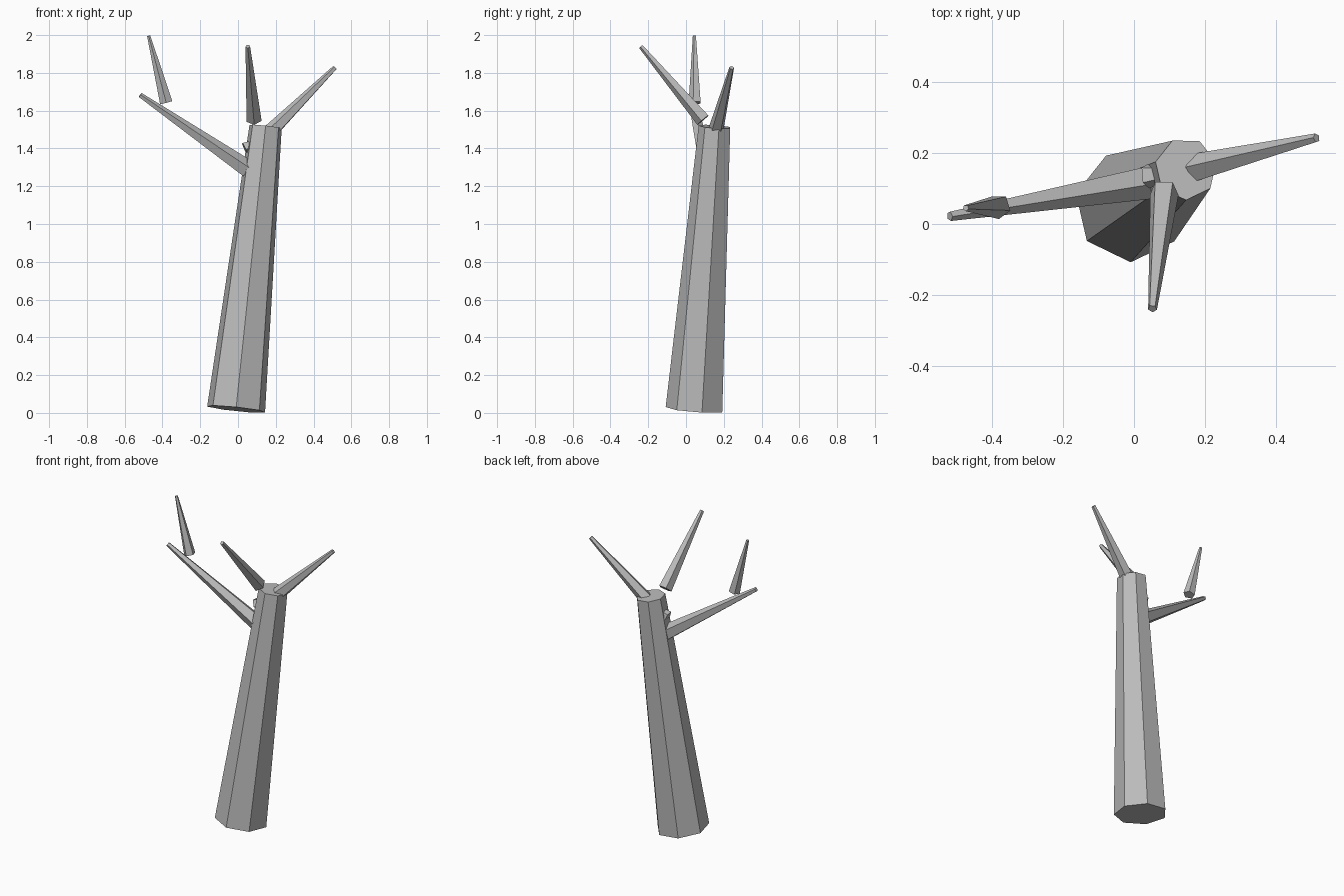
import bpy, bmesh, math
from mathutils import Vector

if "Cube" in bpy.data.objects:
    bpy.data.objects.remove(bpy.data.objects["Cube"])

bark = bpy.data.materials.new("grey bark")
bark.diffuse_color = (0.5, 0.5, 0.5, 1)
bark.use_nodes = True
bark.node_tree.nodes["Principled BSDF"].inputs["Base Color"].default_value = bark.diffuse_color


def limb(name, start, end, r1, r2, sides, phase):
    """Tapered prism from start to end with flat faces and closed ends."""
    start, end = Vector(start), Vector(end)
    axis = (end - start).normalized()
    # turn the rings square to the limb without twisting them
    turn = Vector((0, 0, 1)).rotation_difference(axis)
    bm = bmesh.new()
    rings = []
    for centre, r in ((start, r1), (end, r2)):
        ring = []
        for i in range(sides):
            a = math.radians(phase) + math.tau * i / sides
            ring.append(bm.verts.new(centre + turn @ Vector((r * math.cos(a), r * math.sin(a), 0))))
        rings.append(ring)
    low, high = rings
    bm.faces.new(low[::-1])
    bm.faces.new(high)
    for i in range(sides):
        j = (i + 1) % sides
        bm.faces.new((low[i], low[j], high[j], high[i]))
    mesh = bpy.data.meshes.new(name)
    bm.to_mesh(mesh)
    bm.free()
    mesh.materials.append(bark)
    bpy.context.collection.objects.link(bpy.data.objects.new(name, mesh))


# Leaning trunk
limb("trunk", (-0.01, 0.05, 0.02), (0.146, 0.155, 1.515), 0.158, 0.088, 7, -90)

# Main branches
limb("left_branch", (0.05, 0.12, 1.29), (-0.518, 0.022, 1.682), 0.05, 0.014, 5, 0)
limb("front_branch", (0.085, 0.092, 1.552), (0.052, -0.238, 1.94), 0.042, 0.013, 5, -90)
limb("right_branch", (0.175, 0.157, 1.49), (0.513, 0.242, 1.827), 0.042, 0.013, 5, 180)

# Twig floating above the left branch, and a stub sunk into the trunk
limb("upper_twig", (-0.38, 0.049, 1.642), (-0.473, 0.045, 1.997), 0.035, 0.009, 5, -90)
limb("stub", (0.035, 0.135, 1.4), (0.15, 0.15, 1.45), 0.036, 0.012, 5, 0)
